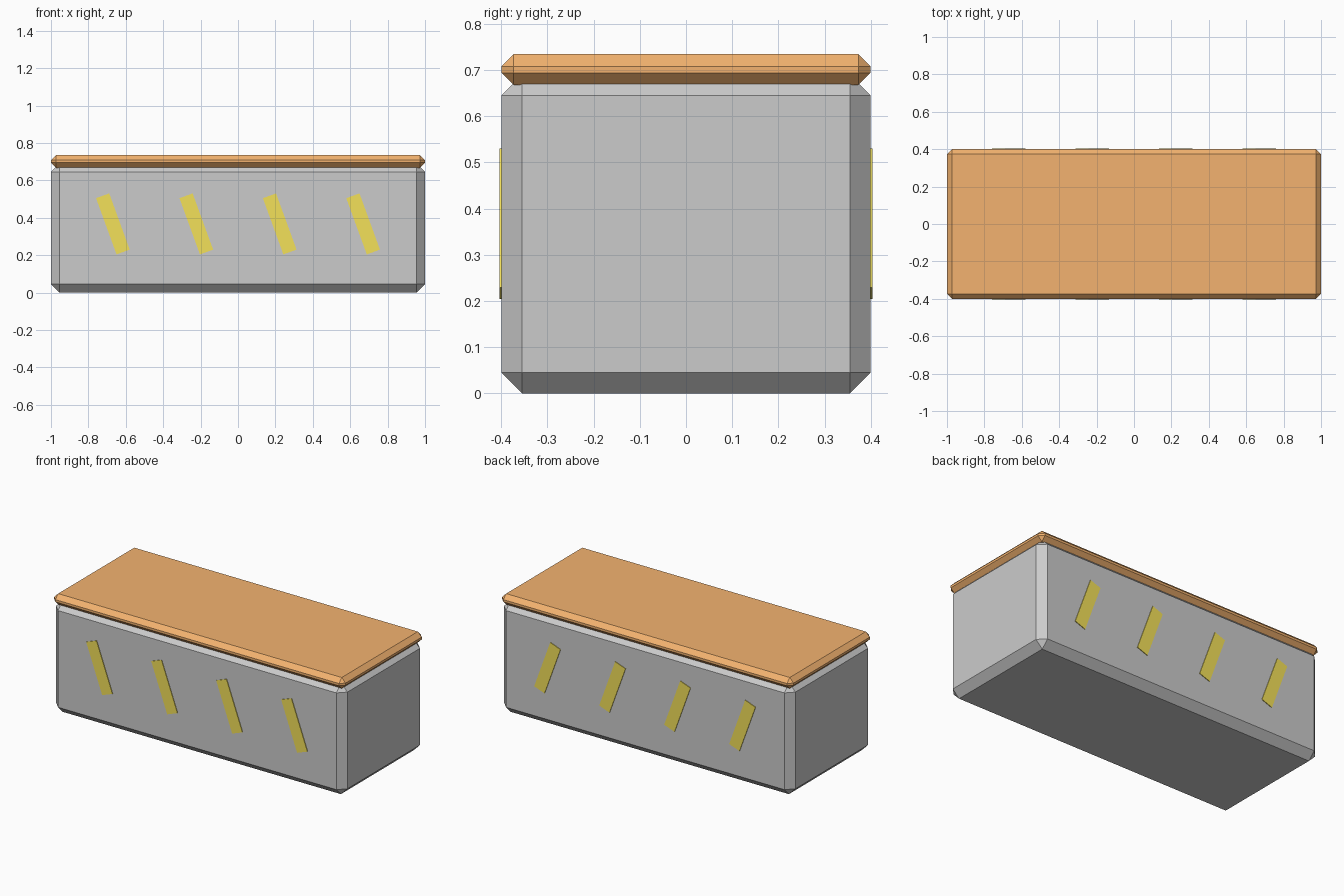
import bpy
from math import radians

if "Cube" in bpy.data.objects:
    bpy.data.objects.remove(bpy.data.objects["Cube"])


def material(name, color):
    mat = bpy.data.materials.new(name)
    mat.diffuse_color = (*color, 1)
    mat.use_nodes = True
    mat.node_tree.nodes["Principled BSDF"].inputs["Base Color"].default_value = mat.diffuse_color
    return mat


def box(name, size, center, bevel=0, tilt=0, mat=None):
    bpy.ops.mesh.primitive_cube_add(size=1, location=center)
    obj = bpy.context.object
    obj.name = name
    obj.scale = size
    bpy.ops.object.transform_apply(location=False, rotation=False, scale=True)
    obj.rotation_euler.y = radians(tilt)
    if bevel:
        mod = obj.modifiers.new("Chamfer", "BEVEL")
        mod.width = bevel
        mod.segments = 1
    if mat:
        obj.data.materials.append(mat)
    return obj


orange = material("orange", (0.9, 0.45, 0.16))
yellow = material("yellow", (0.9, 0.75, 0.1))

# Chamfered barrier body
box("body", (2, 0.8, 0.69), (0, 0, 0.345), bevel=0.045)

# Top cap sunk slightly into the body
box("top_cap", (2, 0.8, 0.068), (0, 0, 0.701), bevel=0.027, mat=orange)

# Slanted warning stripes on front and back
for side, y in (("front", -0.399), ("back", 0.399)):
    for i in range(4):
        x = (i - 1.5) * 0.446
        box(f"{side}_stripe_{i + 1}", (0.075, 0.01, 0.32), (x, y, 0.367),
            tilt=-20, mat=yellow)
